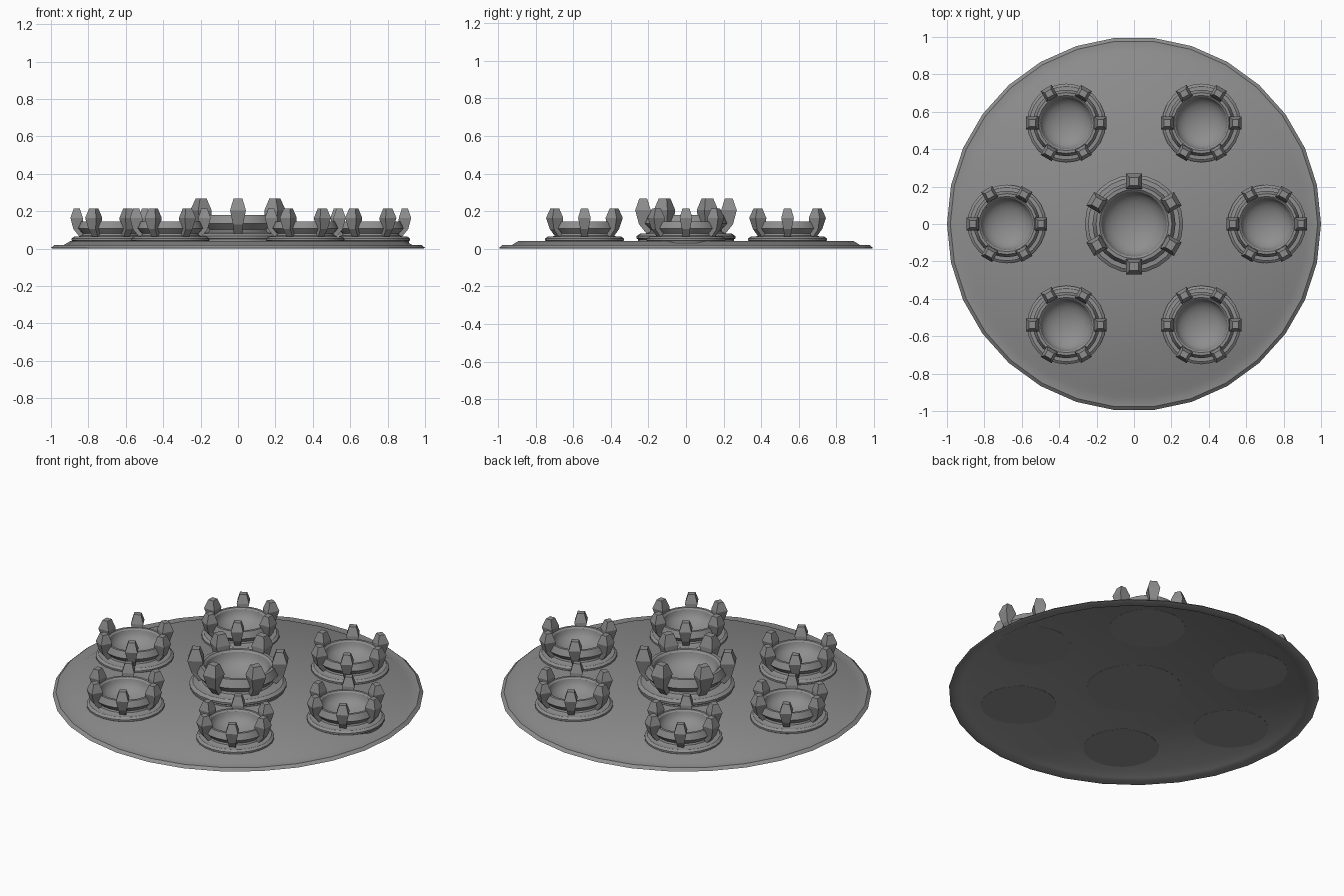
import bpy, bmesh
from math import cos, sin, pi, radians

if "Cube" in bpy.data.objects:
    bpy.data.objects.remove(bpy.data.objects["Cube"])

metal = bpy.data.materials.new("dark_grey")
metal.diffuse_color = (0.27, 0.27, 0.27, 1)
metal.use_nodes = True
metal.node_tree.nodes["Principled BSDF"].inputs["Base Color"].default_value = metal.diffuse_color


def finish(bm, name, angle):
    bmesh.ops.recalc_face_normals(bm, faces=bm.faces)
    me = bpy.data.meshes.new(name)
    bm.to_mesh(me)
    bm.free()
    me.materials.append(metal)
    ob = bpy.data.objects.new(name, me)
    bpy.context.collection.objects.link(ob)
    bpy.ops.object.select_all(action='DESELECT')
    ob.select_set(True)
    bpy.context.view_layer.objects.active = ob
    if angle:
        bpy.ops.object.shade_smooth_by_angle(angle=radians(angle))
    return ob


def lathe(name, profile, sides, angle=30):
    """Revolve (radius, z) points; the first and last lie on the axis."""
    bm = bmesh.new()
    rings = []
    for r, z in profile:
        if r == 0:
            rings.append([bm.verts.new((0, 0, z))] * sides)
        else:
            rings.append([bm.verts.new((r * cos(2 * pi * i / sides), r * sin(2 * pi * i / sides), z))
                          for i in range(sides)])
    for a, b in zip(rings, rings[1:]):
        for i in range(sides):
            j = (i + 1) % sides
            quad = list(dict.fromkeys((a[i], a[j], b[j], b[i])))
            bm.faces.new(quad)
    return finish(bm, name, angle)


def prongs(name, sections, count, start):
    """Ring of claws lofted through (inner radius, outer radius, half width, z)."""
    bm = bmesh.new()
    for k in range(count):
        t = start + 2 * pi * k / count
        c, s = cos(t), sin(t)
        loops = []
        for r0, r1, w, z in sections:
            loops.append([bm.verts.new((r * c - v * s, r * s + v * c, z))
                          for r, v in ((r0, -w), (r1, -w), (r1, w), (r0, w))])
        for a, b in zip(loops, loops[1:]):
            for i in range(4):
                j = (i + 1) % 4
                bm.faces.new((a[i], a[j], b[j], b[i]))
        bm.faces.new(loops[0])
        bm.faces.new(loops[-1])
    return finish(bm, name, None)


# Thin round plate, hollow underneath, with a stepped rim
lathe("base_plate", [(0, 0.032), (0.89, 0.032), (0.93, 0.008), (0.965, 0.0), (0.99, 0.0),
                     (1.0, 0.004), (0.982, 0.019), (0.93, 0.020), (0.895, 0.041), (0, 0.041)], 30, 36)

# Bowl: foot flange, flared wall, slanted rim, rounded hollow
hollow = [(0.174 * cos(a * pi / 12), 0.17 - 0.10 * sin(a * pi / 12)) for a in range(6)]
cup_profile = [(0.255, 0.05), (0.263, 0.055), (0.263, 0.067), (0.245, 0.08),
               (0.215, 0.08), (0.195, 0.088), (0.19, 0.10), (0.222, 0.135),
               (0.203, 0.18), (0.185, 0.18)] + hollow + [(0, 0.07)]

# Claws: narrow foot, wide shoulder, tapered tip
claw_sections = [(0.17, 0.21, 0.022, 0.08), (0.185, 0.25, 0.027, 0.13),
                 (0.187, 0.270, 0.042, 0.205), (0.207, 0.248, 0.024, 0.267)]

# One large cup in the middle, six smaller ones around it
cups = [("centre", 0, 0, 1.0, pi / 6),
        ("left", -0.68, 0, 0.8, 0), ("right", 0.71, 0, 0.8, 0),
        ("back_left", -0.362, 0.54, 0.8, 0), ("back_right", 0.36, 0.54, 0.8, 0),
        ("front_left", -0.362, -0.54, 0.8, 0), ("front_right", 0.36, -0.54, 0.8, 0)]
for label, x, y, size, turn in cups:
    foot = 0.031 / size  # every foot ends just below the plate's underside
    for ob in (lathe(label + "_cup", [(0, foot), (0.255, foot)] + cup_profile, 24),
               prongs(label + "_claws", claw_sections, 6, turn)):
        ob.location = (x, y, 0)
        ob.scale = (size,) * 3
